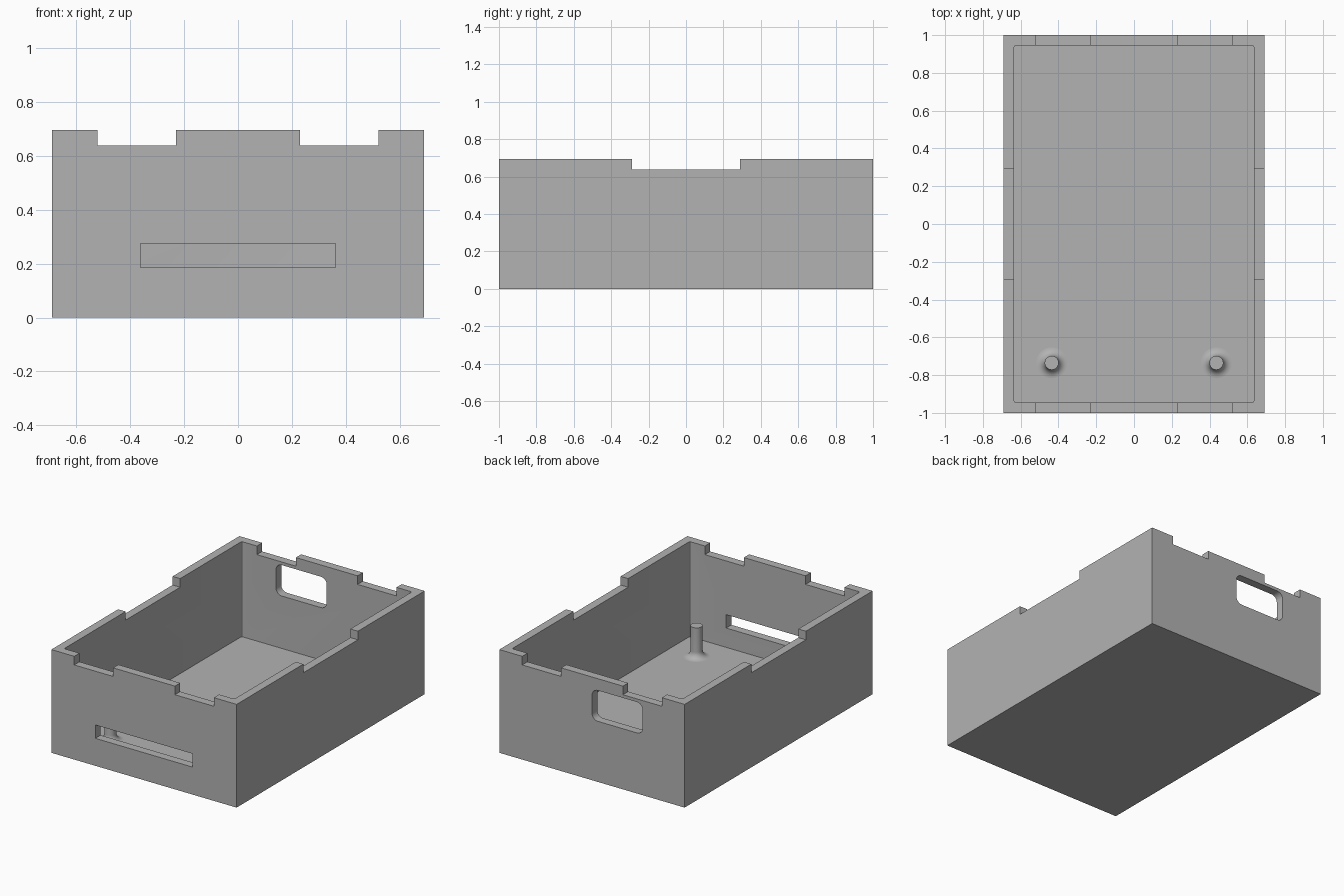
import bpy, bmesh, math

if "Cube" in bpy.data.objects:
    bpy.data.objects.remove(bpy.data.objects["Cube"], do_unlink=True)

W, L, H = 0.69, 1.0, 0.695        # half width, half length, height
WALL = 0.056
FLOOR = 0.055
NOTCH_Z = 0.637

grey = bpy.data.materials.new("plain grey")
grey.use_nodes = True
color = (0.45, 0.45, 0.45, 1)
grey.diffuse_color = color
grey.node_tree.nodes["Principled BSDF"].inputs["Base Color"].default_value = color


def add_object(name, bm):
    mesh = bpy.data.meshes.new(name)
    bmesh.ops.recalc_face_normals(bm, faces=bm.faces[:])
    bm.to_mesh(mesh)
    bm.free()
    obj = bpy.data.objects.new(name, mesh)
    obj.data.materials.append(grey)
    bpy.context.collection.objects.link(obj)
    return obj


def box(name, x, y, z, round_axis=None, radius=0.0, segments=5):
    """Box from ranges; edges along round_axis may be rounded."""
    bm = bmesh.new()
    bmesh.ops.create_cube(bm, size=1)
    for v in bm.verts:
        v.co = [r[0] if c < 0 else r[1] for c, r in zip(v.co, (x, y, z))]
    if round_axis is not None:
        edges = [e for e in bm.edges
                 if abs((e.verts[0].co - e.verts[1].co)[round_axis]) > 1e-4]
        bmesh.ops.bevel(bm, geom=edges, offset=radius, segments=segments,
                        profile=0.5, affect='EDGES')
    return add_object(name, bm)


def activate(obj):
    bpy.ops.object.select_all(action='DESELECT')
    obj.select_set(True)
    bpy.context.view_layer.objects.active = obj


def cut(target, cutter):
    cutter.hide_render = True
    mod = target.modifiers.new("cut", 'BOOLEAN')
    mod.operation, mod.solver, mod.object = 'DIFFERENCE', 'EXACT', cutter
    activate(target)
    bpy.ops.object.modifier_apply(modifier=mod.name)
    bpy.data.objects.remove(cutter, do_unlink=True)


# Open crate
crate = box("crate_body", (-W, W), (-L, L), (0, H))
cut(crate, box("cavity_cutter", (-W + WALL, W - WALL), (-L + WALL, L - WALL),
               (FLOOR, 1), 2, 0.008, 3))

# Rim notches: two across the ends, one across the sides
for x in ((-0.52, -0.23), (0.23, 0.52)):
    cut(crate, box("end_notch_cutter", x, (-1.2, 1.2), (NOTCH_Z, 1)))
cut(crate, box("side_notch_cutter", (-1, 1), (-0.29, 0.29), (NOTCH_Z, 1)))

# Front slot and rounded back handle hole
cut(crate, box("slot_cutter", (-0.362, 0.362), (-1.2, -0.9), (0.185, 0.275)))
cut(crate, box("handle_cutter", (-0.378, 0.0), (0.9, 1.2), (0.408, 0.616), 1, 0.043))
activate(crate)
bpy.ops.object.shade_smooth_by_angle(angle=math.radians(30))


# Pegs with a flared foot
def peg(name, x, y, r=0.037, flare=0.045, top=0.263):
    steps = 8
    profile = [(r + flare, FLOOR - 0.01)]
    for i in range(steps + 1):
        a = math.pi / 2 * i / steps
        profile.append((r + flare * (1 - math.sin(a)),
                        FLOOR + flare * (1 - math.cos(a))))
    profile += [(r, top), (0, top)]
    bm = bmesh.new()
    verts = [bm.verts.new((px, 0, pz)) for px, pz in profile]
    edges = [bm.edges.new(pair) for pair in zip(verts, verts[1:])]
    bmesh.ops.spin(bm, geom=verts + edges, cent=(0, 0, 0), axis=(0, 0, 1),
                   angle=math.tau, steps=32)
    bmesh.ops.remove_doubles(bm, verts=bm.verts[:], dist=1e-5)
    obj = add_object(name, bm)
    obj.location = (x, y, 0)
    activate(obj)
    bpy.ops.object.shade_smooth_by_angle(angle=math.radians(40))


for side, sign in (("left", 1), ("right", -1)):
    peg(side + "_peg", sign * 0.436, -0.735)
